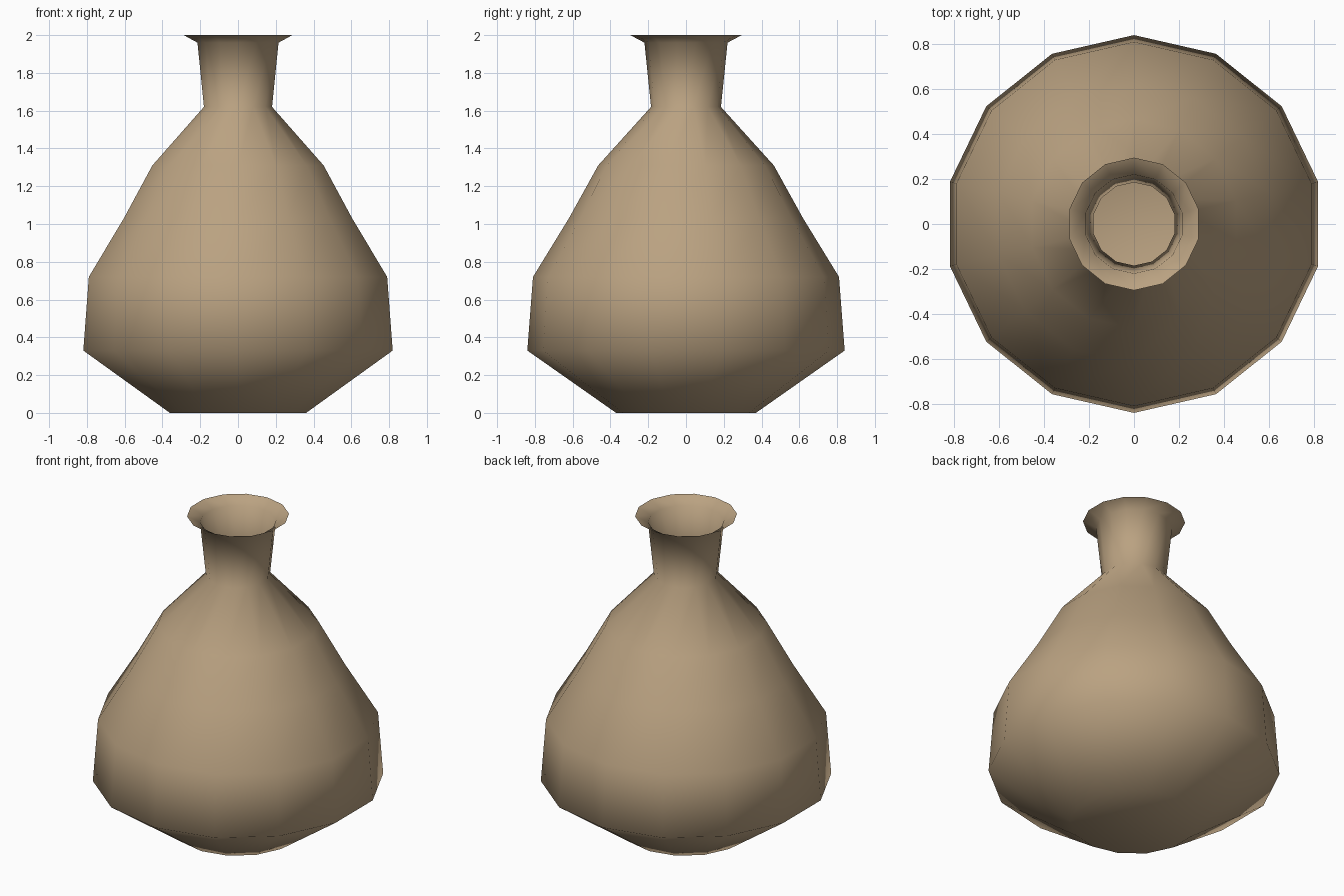
import bpy, bmesh
from math import sin, cos, tau

cube = bpy.data.objects.get("Cube")
if cube:
    bpy.data.objects.remove(cube, do_unlink=True)

SIDES = 14

# Clay colour
clay = bpy.data.materials.new("tan clay")
clay.use_nodes = True
colour = (0.49, 0.36, 0.22, 1)
clay.diffuse_color = colour
clay.node_tree.nodes["Principled BSDF"].inputs["Base Color"].default_value = colour

# Vase outline from base to lip: radius, height
profile = [(0.37, 0), (0.84, 0.33), (0.81, 0.72), (0.62, 1.03),
           (0.465, 1.31), (0.185, 1.62), (0.22, 1.96), (0.295, 2)]

# Turn the outline into rings, with one corner facing the back
bm = bmesh.new()
rings = []
for r, z in profile:
    rings.append([bm.verts.new((r * sin(tau * i / SIDES), r * cos(tau * i / SIDES), z))
                  for i in range(SIDES)])

# Thin wall, open at the lip
for low, high in zip(rings, rings[1:]):
    for i in range(SIDES):
        j = (i + 1) % SIDES
        bm.faces.new((low[j], low[i], high[i], high[j]))

# Closed base
bm.faces.new(rings[0])

for face in bm.faces:
    face.smooth = True

mesh = bpy.data.meshes.new("vase")
bm.to_mesh(mesh)
bm.free()
mesh.materials.append(clay)
vase = bpy.data.objects.new("vase", mesh)
bpy.context.collection.objects.link(vase)
